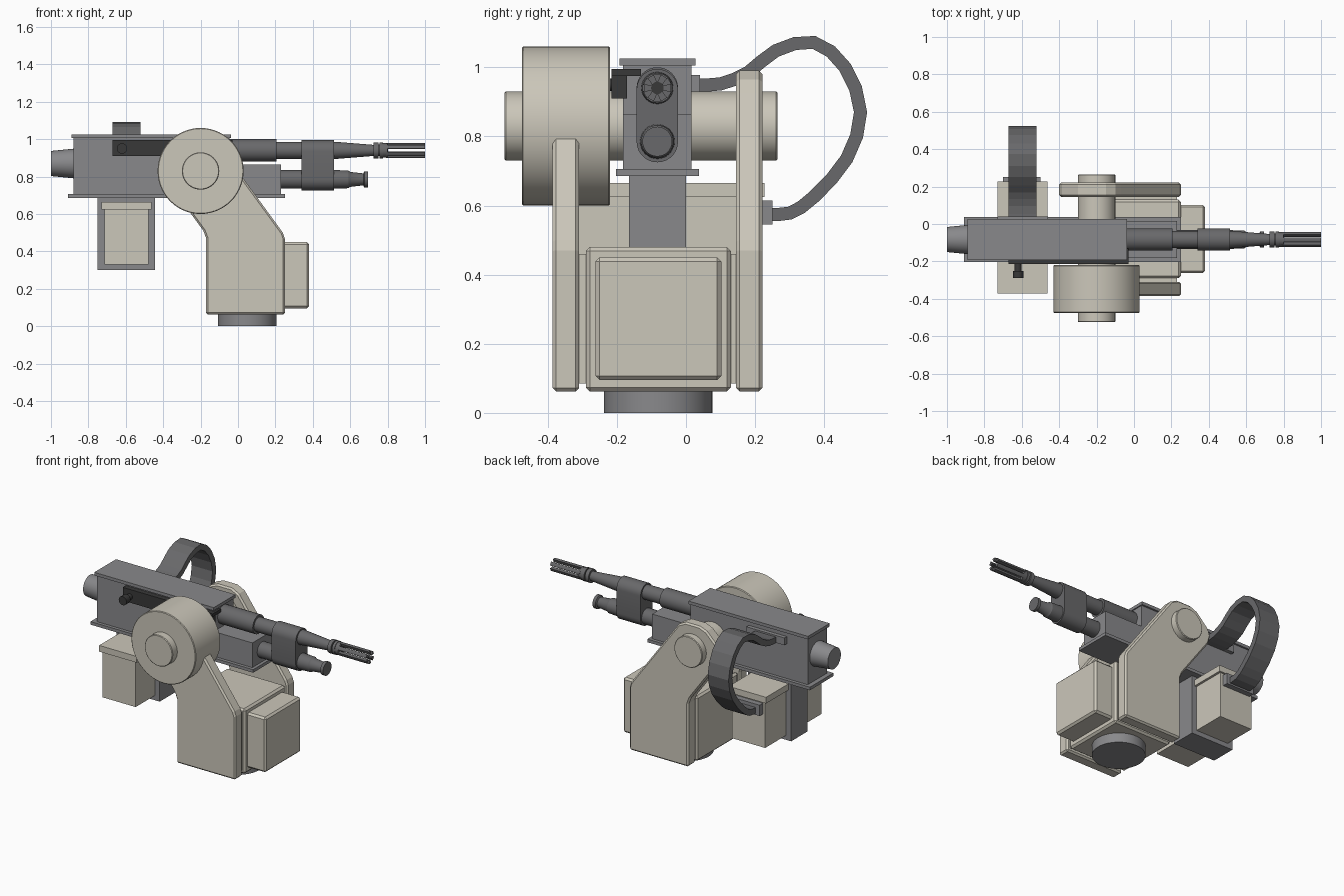
import bpy, bmesh, math
from mathutils import Vector

if "Cube" in bpy.data.objects:
    bpy.data.objects.remove(bpy.data.objects["Cube"])

def mat(name, c):
    m = bpy.data.materials.new(name)
    m.diffuse_color = (*c, 1)
    m.use_nodes = True
    m.node_tree.nodes["Principled BSDF"].inputs["Base Color"].default_value = m.diffuse_color
    return m

BEIGE = mat("beige_paint", (0.60, 0.57, 0.49))
GREY = mat("grey_metal", (0.25, 0.25, 0.26))
DARK = mat("dark_metal", (0.14, 0.14, 0.145))
BLACK = mat("black_metal", (0.04, 0.04, 0.04))
YC = -0.083          # centre line of the gun
BARREL_Z, TUBE_Z = 0.94, 0.785

def finish(name, bm, material, bevel=0, segs=1, smooth=False):
    bmesh.ops.recalc_face_normals(bm, faces=bm.faces)
    me = bpy.data.meshes.new(name)
    bm.to_mesh(me)
    bm.free()
    ob = bpy.data.objects.new(name, me)
    bpy.context.collection.objects.link(ob)
    me.materials.append(material)
    if bevel:
        b = ob.modifiers.new("bevel", 'BEVEL')
        b.width, b.segments = bevel, segs
        b.limit_method, b.angle_limit = 'ANGLE', math.radians(50)
    if smooth:
        bpy.context.view_layer.objects.active = ob
        ob.select_set(True)
        bpy.ops.object.shade_smooth_by_angle(angle=math.radians(30))
        ob.select_set(False)
    return ob

def box(name, x, y, z, material, bevel=0):
    bm = bmesh.new()
    bmesh.ops.create_cube(bm, size=1)
    for v in bm.verts:
        v.co = [(r[0] + r[1]) / 2 + c * (r[1] - r[0]) for r, c in zip((x, y, z), v.co)]
    return finish(name, bm, material, bevel)

def prism(name, pts, axis, lo, hi, material, bevel=0, smooth=False):
    """Extrude a 2D outline along x or y."""
    bm = bmesh.new()
    place = (lambda p, d: (d, p[0], p[1])) if axis == 'X' else (lambda p, d: (p[0], d, p[1]))
    f = bm.faces.new([bm.verts.new(place(p, lo)) for p in pts])
    new = bmesh.ops.extrude_face_region(bm, geom=[f])["geom"]
    d = Vector(place((0, 0), hi - lo))
    bmesh.ops.translate(bm, vec=d, verts=[v for v in new if isinstance(v, bmesh.types.BMVert)])
    return finish(name, bm, material, bevel, smooth=smooth)

def lathe(name, rings, axis, centre, material, n=32, bevel=0):
    """Stacked rings of (position, radius) along an axis; centre = other two coordinates."""
    bm = bmesh.new()
    loops = []
    for d, r in rings:
        loop = []
        for i in range(n):
            a = 2 * math.pi * i / n
            u, w = centre[0] + r * math.cos(a), centre[1] + r * math.sin(a)
            loop.append(bm.verts.new({'X': (d, u, w), 'Y': (u, d, w), 'Z': (u, w, d)}[axis]))
        loops.append(loop)
    for a, b in zip(loops, loops[1:]):
        for i in range(n):
            bm.faces.new((a[i], a[(i + 1) % n], b[(i + 1) % n], b[i]))
    bm.faces.new(loops[0])
    bm.faces.new(loops[-1])
    return finish(name, bm, material, bevel, smooth=True)

# Pedestal
lathe("base_disc", [(0, 0.157), (0.08, 0.157)], 'Z', (0.05, -0.08), GREY, 40)
box("pedestal_core", (-0.17, 0.25), (-0.29, 0.13), (0.062, 0.48), BEIGE, 0.012)
box("pedestal_joint", (-0.15, 0.23), (-0.33, 0.16), (0.085, 0.46), BEIGE)
box("front_housing", (0.24, 0.38), (-0.262, 0.102), (0.095, 0.45), BEIGE, 0.012)

# Side arms
arm = [(-0.17, 0.062), (0.25, 0.062), (0.25, 0.47), (0.24, 0.50), (-0.07, 0.925),
       (-0.10, 0.965), (-0.15, 0.99), (-0.25, 0.99), (-0.30, 0.97), (-0.385, 0.885),
       (-0.40, 0.84), (-0.385, 0.785), (-0.185, 0.51), (-0.17, 0.47)]
for name, lo, hi in (("front_arm", -0.386, -0.309), ("back_arm", 0.145, 0.221)):
    ob = prism(name, arm, 'Y', lo, hi, BEIGE, 0.01)
    ob.modifiers["bevel"].angle_limit = math.radians(60)

# Pivot
lathe("pivot_axle", [(-0.525, 0.1), (0.265, 0.1)], 'Y', (-0.2, 0.83), BEIGE, 40, 0.004)
lathe("pivot_drum", [(-0.475, 0.23), (-0.22, 0.23)], 'Y', (-0.2, 0.83), BEIGE, 56, 0.004)

# Receiver: stepped side profile with top and bottom plates
prism("receiver", [(-0.88, 0.70), (0.23, 0.70), (0.23, 0.865), (-0.045, 0.865),
                   (-0.045, 1.01), (-0.88, 1.01)], 'Y', -0.182, 0.016, GREY)
box("receiver_top_plate", (-0.89, -0.038), (-0.193, 0.028), (1.005, 1.025), GREY)
box("receiver_bottom_plate", (-0.91, 0.25), (-0.203, 0.037), (0.686, 0.706), GREY)
lathe("rear_buffer", [(-1.0, 0.067), (-0.87, 0.08)], 'X', (YC, 0.87), GREY)

# Charging handle
box("charging_rail", (-0.67, -0.04), (-0.215, -0.17), (0.91, 0.995), BLACK)
box("charging_tab", (-0.06, -0.03), (-0.215, -0.13), (0.975, 0.995), BLACK)
lathe("charging_knob", [(-0.21, 0.018), (-0.25, 0.018), (-0.25, 0.028), (-0.29, 0.028)],
      'Y', (-0.62, 0.95), BLACK, 20)

# Barrel and lower tube
lathe("barrel", [(-0.06, 0.06), (0.205, 0.06), (0.205, 0.046), (0.52, 0.046), (0.72, 0.03),
                 (0.725, 0.03), (0.725, 0.043), (0.75, 0.043), (0.75, 0.031), (0.757, 0.031),
                 (0.757, 0.043), (0.775, 0.043), (0.775, 0.039), (0.80, 0.039)],
      'X', (YC, BARREL_Z), DARK)
lathe("muzzle_bore", [(0.79, 0.018), (0.803, 0.018)], 'X', (YC, BARREL_Z), BLACK, 20)
lathe("lower_tube", [(0.22, 0.05), (0.52, 0.05), (0.59, 0.047), (0.60, 0.04), (0.67, 0.032),
                     (0.675, 0.043), (0.695, 0.043)], 'X', (YC, TUBE_Z), DARK)

# Flash hider: six prongs around the bore, with slots between
for k in range(6):
    mid = math.radians(30 + 60 * k)
    pts = []
    for r, half, order in ((0.041, 17, 1), (0.018, 8, -1)):
        for t in (-1, -0.33, 0.33, 1):
            a = mid + math.radians(half) * t * order
            pts.append((YC + r * math.cos(a), BARREL_Z + r * math.sin(a)))
    prism("flash_hider_prong", pts, 'X', 0.79, 1.0, DARK)

# Clamp joining both tubes: stadium outline
clamp = []
for z, start in ((0.935, 0), (TUBE_Z, math.pi)):
    for i in range(15):
        a = start + math.pi * i / 14
        clamp.append((YC + 0.06 * math.cos(a), z + 0.06 * math.sin(a)))
prism("barrel_clamp", clamp, 'X', 0.34, 0.512, DARK, smooth=True)

# Ammunition holder with a box on each side
box("ammo_holder", (-0.75, -0.443), (-0.165, 0.0), (0.30, 0.69), GREY)
for side, y0, y1 in (("front", -0.36, -0.15), ("back", -0.01, 0.215)):
    box(side + "_ammo_box", (-0.715, -0.478), (y0, y1), (0.33, 0.63), BEIGE)
    grow = (y0 - 0.012, y1) if side == "front" else (y0, y1 + 0.012)
    box(side + "_ammo_lid", (-0.73, -0.463), grow, (0.625, 0.665), BEIGE)

# Feed belt: constant-thickness ribbon swept along a smoothed path
ctrl = [Vector(p) for p in ((0.02, 0.948), (0.10, 0.952), (0.18, 0.985), (0.26, 1.048),
        (0.37, 1.072), (0.46, 1.0), (0.505, 0.87), (0.465, 0.735), (0.37, 0.625),
        (0.30, 0.578), (0.235, 0.575))]
path = []
ext = [ctrl[0]] + ctrl + [ctrl[-1]]
for a, b, c, d in zip(ext, ext[1:], ext[2:], ext[3:]):
    for t in (0, 0.5):
        path.append(0.5 * (2 * b + (c - a) * t + (2 * a - 5 * b + 4 * c - d) * t * t
                           + (3 * b - a - 3 * c + d) * t ** 3))
path.append(ctrl[-1])
outer, inner = [], []
for i, p in enumerate(path):
    t = (path[min(i + 1, len(path) - 1)] - path[max(i - 1, 0)]).normalized()
    nrm = Vector((-t.y, t.x)) * 0.019
    outer.append(p + nrm)
    inner.append(p - nrm)
prism("feed_belt", outer + inner[::-1], 'X', -0.67, -0.522, DARK)
box("belt_upper_mount", (-0.73, -0.46), (0.01, 0.041), (0.93, 0.977), GREY)
box("belt_lower_mount", (-0.70, -0.50), (0.21, 0.25), (0.545, 0.615), GREY)
